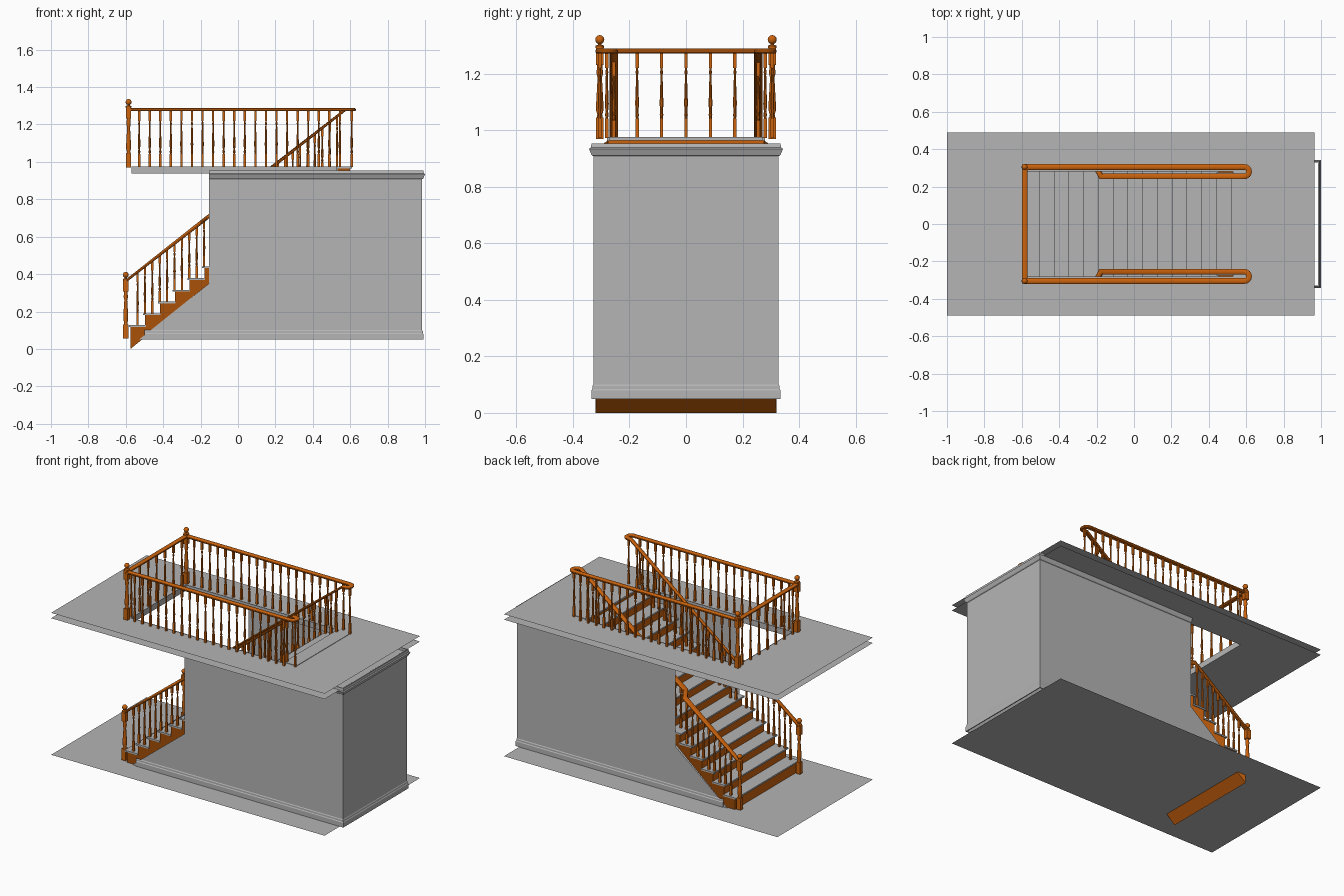
import bpy, bmesh, math
from mathutils import Vector, Matrix

if "Cube" in bpy.data.objects:
    bpy.data.objects.remove(bpy.data.objects["Cube"])


def material(name, rgb):
    m = bpy.data.materials.new(name)
    m.use_nodes = True
    m.diffuse_color = (*rgb, 1)
    m.node_tree.nodes["Principled BSDF"].inputs["Base Color"].default_value = (*rgb, 1)
    return m


WOOD = material("orange wood", (0.6, 0.125, 0.004))
GREY = material("plain grey", (0.46, 0.46, 0.46))


def finish(bm, name, mat, smooth=False, closed=True):
    if closed:
        bmesh.ops.recalc_face_normals(bm, faces=bm.faces)
    mesh = bpy.data.meshes.new(name)
    bm.to_mesh(mesh)
    bm.free()
    mesh.materials.append(mat)
    ob = bpy.data.objects.new(name, mesh)
    bpy.context.collection.objects.link(ob)
    if smooth:
        bpy.ops.object.select_all(action='DESELECT')
        ob.select_set(True)
        bpy.context.view_layer.objects.active = ob
        bpy.ops.object.shade_smooth_by_angle(angle=math.radians(40))
    return ob


def face(bm, points):
    return bm.faces.new([bm.verts.new(p) for p in points])


def box(bm, x0, x1, y0, y1, z0, z1):
    mid = Vector((x0 + x1, y0 + y1, z0 + z1)) / 2
    size = Matrix.Diagonal((x1 - x0, y1 - y0, z1 - z0, 1))
    bmesh.ops.create_cube(bm, size=1, matrix=Matrix.Translation(mid) @ size)


def sweep(bm, path, profile):
    """Run a closed (side, up) profile along a path with mitred corners."""
    pts = [Vector(p) for p in path]
    rings = []
    for i, p in enumerate(pts):
        dirs = []
        for a, b in ((i - 1, i), (i, i + 1)):
            if a >= 0 and b < len(pts):
                d = pts[b] - pts[a]
                dirs.append(Vector((d.y, -d.x, 0)).normalized())
        side = sum(dirs, Vector()).normalized()
        side /= max(side.dot(dirs[0]), 0.5)
        rings.append([bm.verts.new(p + side * s + Vector((0, 0, u))) for s, u in profile])
    n = len(profile)
    for a, b in zip(rings, rings[1:]):
        for j in range(n):
            bm.faces.new((a[j], a[(j + 1) % n], b[(j + 1) % n], b[j]))
    bm.faces.new(rings[0])
    bm.faces.new(rings[-1][::-1])


def lathe(bm, x, y, stations, sides=8):
    """Turned post from (height, radius) stations."""
    rings = []
    for z, r in stations:
        angles = [(i + 0.5) * math.tau / sides for i in range(sides)]
        rings.append([bm.verts.new((x + r * math.cos(a), y + r * math.sin(a), z)) for a in angles])
    for a, b in zip(rings, rings[1:]):
        for j in range(sides):
            k = (j + 1) % sides
            bm.faces.new((a[j], a[k], b[k], b[j]))
    bm.faces.new(rings[0][::-1])
    bm.faces.new(rings[-1])


SPINDLE = [(0.1, .005), (0.24, .005), (0.27, .007), (0.31, .005), (0.4, .0075),
           (0.55, .0055), (0.74, .004), (0.77, .006), (0.8, .004), (0.9, .004)]


def baluster(bm, x, y, z0, z1):
    h = z1 - z0
    lathe(bm, x, y, [(z0 + f * h, r) for f, r in SPINDLE])
    for a, b in ((0, 0.23), (0.82, 1)):
        box(bm, x - .006, x + .006, y - .006, y + .006, z0 + a * h, z0 + b * h)


def newel(bm, x, y, z0, height):
    top = z0 + height
    w = .014
    box(bm, x - w, x + w, y - w, y + w, z0, z0 + .075)
    box(bm, x - w, x + w, y - w, y + w, top - .105, top - .045)
    lathe(bm, x, y, [(z0 + .07, .012), (z0 + .085, .009), (z0 + .1, .013), (z0 + .13, .013),
                     (top - .15, .008), (top - .135, .012), (top - .1, .009)], 12)
    lathe(bm, x, y, [(top - .046, .016), (top - .038, .016), (top - .034, .007), (top - .03, .007)], 12)
    ball = Matrix.Translation((x, y, top - .016))
    bmesh.ops.create_uvsphere(bm, u_segments=12, v_segments=8, radius=.016, matrix=ball)


# Main dimensions
FLOOR, CEILING, UPPER = 0.05, 0.937, 0.972
NOSE, RUN, RISE, FIRST = -0.587, 0.079, 0.0627, 0.128
STEPS = 14
OUT, INN, JOG = 0.305, 0.255, -0.19
RAIL = 1.28
WALL_Y, WALL_X, WALL_END = 0.328, -0.155, 0.985


def tread_top(x):
    k = int((x - NOSE) / RUN)
    return FIRST + RISE * k if k < STEPS else UPPER


def slope_z(x):
    return RAIL - 0.78 * max(0, 0.575 - x)


# Lower floor, ceiling and upper floor sheets, the upper two with a stair opening
bm = bmesh.new()
face(bm, [(-1, -.49, FLOOR), (.965, -.49, FLOOR), (.965, .49, FLOOR), (-1, .49, FLOOR)])
finish(bm, "lower_floor", GREY, closed=False)


def corners(x0, x1, y, z):
    return [(x0, -y, z), (x1, -y, z), (x1, y, z), (x0, y, z)]


for name, z in (("ceiling", CEILING), ("upper_floor", UPPER)):
    bm = bmesh.new()
    outer, inner = corners(-1, .965, .49, z), corners(-.57, .53, .28, z)
    for i in range(4):
        j = (i + 1) % 4
        face(bm, [outer[i], outer[j], inner[j], inner[i]])
    finish(bm, name, GREY, closed=False)

# Lining of the stair opening
bm = bmesh.new()
low, high = corners(-.57, .53, .28, CEILING), corners(-.57, .53, .28, UPPER + .003)
for i in (0, 2, 3):
    j = (i + 1) % 4
    face(bm, [low[j], low[i], high[i], high[j]])
finish(bm, "opening_lining", GREY, closed=False)

# Enclosing walls, cut to the stair slope at the open end
bm = bmesh.new()
for s in (-1, 1):
    pts = [(-.53, FLOOR), (WALL_END, FLOOR), (WALL_END, .952), (WALL_X, .952), (WALL_X, .35)]
    face(bm, [(x, s * WALL_Y, z) for x, z in pts][::-s])
y = WALL_Y
face(bm, [(WALL_END, -y, FLOOR), (WALL_END, y, FLOOR), (WALL_END, y, .952), (WALL_END, -y, .952)])
finish(bm, "stair_walls", GREY, closed=False)

# Mouldings running round the walls
for name, start, profile in (
        ("baseboard", -.5, [(0, .05), (.006, .05), (.006, .08), (.003, .085), (.003, .095), (0, .1)]),
        ("crown_moulding", WALL_X, [(0, .908), (.006, .912), (.015, .934), (.009, .938), (.006, .953), (0, .953)])):
    bm = bmesh.new()
    sweep(bm, [(start, -y, 0), (WALL_END, -y, 0), (WALL_END, y, 0), (start, y, 0)], profile)
    finish(bm, name, GREY)

# Stair body: stepped profile with a sloping underside
bm = bmesh.new()
profile = [(NOSE + .012, 0)]
for k in range(STEPS):
    x, z = NOSE + .012 + RUN * k, FIRST - .009 + RISE * k
    profile += [(x, z), (x + RUN, z)]
x = NOSE + .012 + RUN * STEPS
profile += [(x, .964), (.6, .964), (.6, .952)]
body = face(bm, [(px, -.32, pz) for px, pz in profile])
moved = bmesh.ops.extrude_face_region(bm, geom=[body])["geom"]
bmesh.ops.translate(bm, vec=(0, .64, 0), verts=[v for v in moved if isinstance(v, bmesh.types.BMVert)])
for v in bm.verts:
    if v.co.z > .945:
        v.co.y *= .275 / .32
finish(bm, "stair_body", WOOD)

# Treads and landing board
bm = bmesh.new()
for k in range(STEPS):
    x, z = NOSE + RUN * k, FIRST + RISE * k
    half = .325 if z < .9 else .275
    box(bm, x, x + RUN + .015, -half, half, z - .01, z)
box(bm, NOSE + RUN * STEPS, .61, -.27, .27, UPPER - .008, UPPER + .003)
finish(bm, "treads", GREY)

# Handrails, each one run: guard rail, return bend, slope, sidestep, lower end
SECTION = [(-.015, -.004), (-.01, -.009), (.01, -.009), (.015, -.004),
           (.015, .003), (.009, .008), (-.009, .008), (-.015, .003)]
mid, rad = (OUT + INN) / 2, (OUT - INN) / 2
for s, side in ((1, "left"), (-1, "right")):
    path = [(-.585, s * OUT, RAIL)]
    for i in range(9):
        a = math.pi * (0.5 - i / 8)
        path.append((.59 + rad * math.cos(a), s * (mid + rad * math.sin(a)), RAIL))
    for x, yy in ((.575, INN), (JOG + .015, INN), (JOG - .015, OUT), (-.6, OUT)):
        path.append((x, s * yy, slope_z(x)))
    bm = bmesh.new()
    sweep(bm, path, SECTION)
    finish(bm, side + "_handrail", WOOD, smooth=True)

    # Guard balusters beside the opening
    bm = bmesh.new()
    for i in range(1, 21):
        baluster(bm, -.585 + .0565 * i, s * OUT, UPPER, RAIL - .006)
    baluster(bm, .608, s * mid, UPPER, RAIL - .006)
    finish(bm, side + "_guard_balusters", WOOD, smooth=True)

    # Stair balusters, two to a tread
    bm = bmesh.new()
    for i in range(28):
        x = -.537 + RUN / 2 * i
        baluster(bm, x, s * (OUT if x < JOG else INN), tread_top(x), slope_z(x) - .004)
    finish(bm, side + "_stair_balusters", WOOD, smooth=True)

    # Newel posts
    for name, x, z, h in (("lower", -.6, FLOOR + .005, .357), ("upper", -.585, UPPER - .003, .367)):
        bm = bmesh.new()
        newel(bm, x, s * OUT, z, h)
        finish(bm, f"{side}_{name}_newel", WOOD, smooth=True)

# End rail across the head of the opening
bm = bmesh.new()
sweep(bm, [(-.585, -OUT, RAIL), (-.585, OUT, RAIL)], SECTION)
finish(bm, "end_handrail", WOOD, smooth=True)
bm = bmesh.new()
for i in range(-3, 4):
    baluster(bm, -.585, .0865 * i, UPPER, RAIL - .006)
finish(bm, "end_balusters", WOOD, smooth=True)
